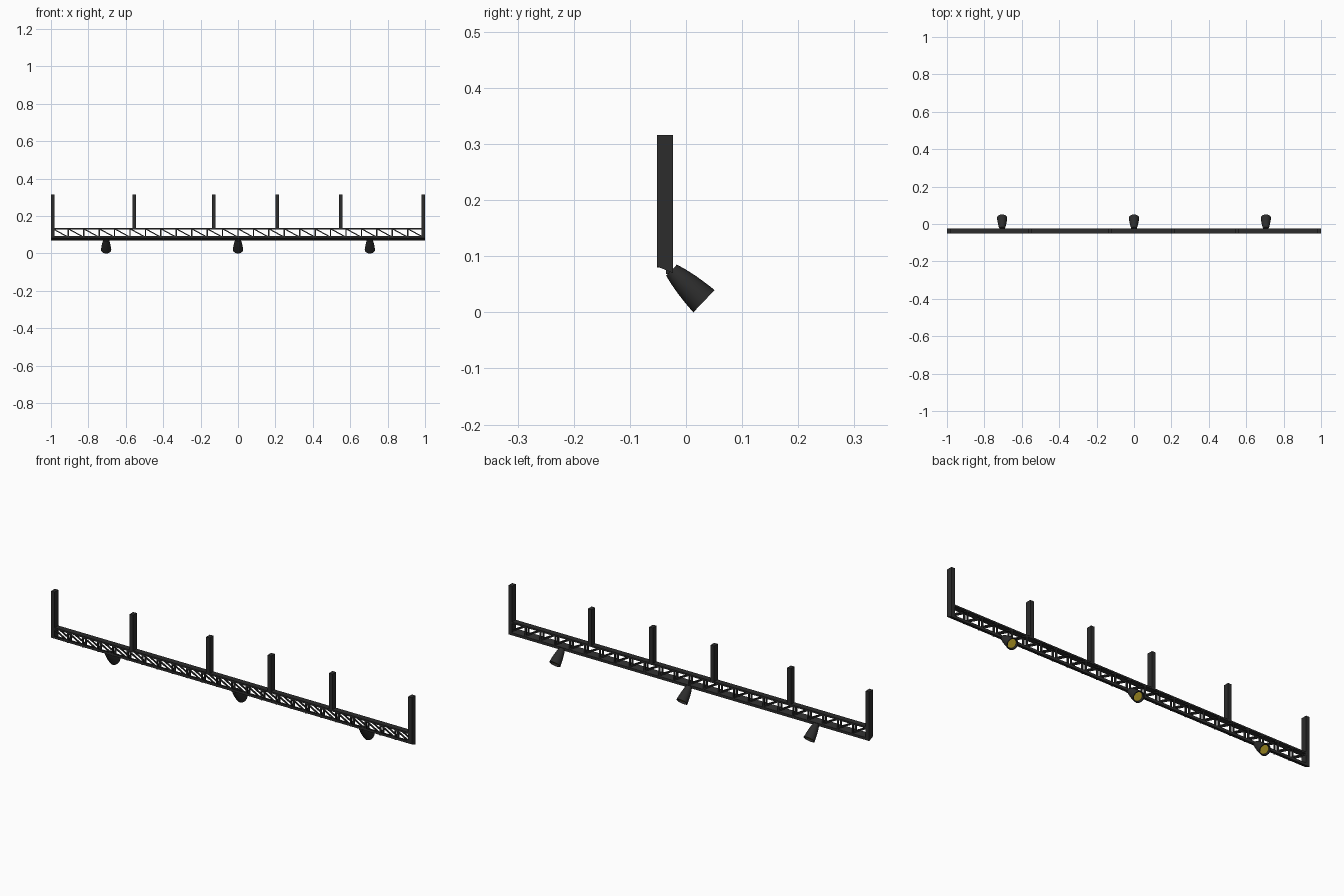
import bpy, bmesh, math
from mathutils import Vector

if "Cube" in bpy.data.objects:
    bpy.data.objects.remove(bpy.data.objects["Cube"])

Y0, Y1 = -0.052, -0.023          # depth of the truss
Z_LOW, Z_TOP = 0.080, 0.137


def material(name, rgb):
    m = bpy.data.materials.new(name)
    m.diffuse_color = (*rgb, 1)
    m.use_nodes = True
    m.node_tree.nodes["Principled BSDF"].inputs["Base Color"].default_value = m.diffuse_color
    return m


BLACK = material("black_metal", (0.025, 0.025, 0.025))
AMBER = material("amber_glass", (0.65, 0.48, 0.03))


def finish(bm, name, mat):
    bmesh.ops.recalc_face_normals(bm, faces=bm.faces)
    me = bpy.data.meshes.new(name)
    bm.to_mesh(me)
    bm.free()
    ob = bpy.data.objects.new(name, me)
    bpy.context.collection.objects.link(ob)
    me.materials.append(mat)
    return ob


def prism(bm, pts, offset):
    """Extrude a closed outline by an offset vector."""
    f = bm.faces.new([bm.verts.new(p) for p in pts])
    new = bmesh.ops.extrude_face_region(bm, geom=[f])["geom"]
    # keep the starting cap so the bar is closed
    moved = [v for v in new if isinstance(v, bmesh.types.BMVert)]
    bmesh.ops.translate(bm, verts=moved, vec=offset)
    if not f.is_valid:
        return


def x_bar(name, section, x0=-1.0, x1=1.0):
    bm = bmesh.new()
    prism(bm, [(x0, y, z) for y, z in section], (x1 - x0, 0, 0))
    return finish(bm, name, BLACK)


# Chords: flat top plate and bottom plate tilted down to the back
x_bar("top_chord", [(Y0, 0.129), (Y1, 0.129), (Y1, Z_TOP), (Y0, Z_TOP)])
x_bar("bottom_chord", [(Y0, 0.082), (Y1, 0.070), (Y1, 0.083), (Y0, 0.094)])


# Lattice: uprights and diagonals on the front and back of the truss
def strut(bm, a, b, y, w=0.007):
    a, b = Vector((a[0], 0, a[1])), Vector((b[0], 0, b[1]))
    d = (b - a).normalized()
    s = Vector((-d.z, 0, d.x)) * w / 2
    base = Vector((0, y, 0))
    prism(bm, [p + base for p in (a + s, b + s, b - s, a - s)], (0, w, 0))


CELLS = 24
step = 1.98 / CELLS
for name, y in (("front_lattice", Y0), ("back_lattice", Y1 - 0.007)):
    bm = bmesh.new()
    for i in range(CELLS):
        x = -0.99 + i * step
        if i:
            strut(bm, (x, Z_LOW), (x, 0.132), y)
        strut(bm, (x, 0.132), (x + step, 0.087), y, 0.006)
    finish(bm, name, BLACK)

# Hanging posts, the end ones reaching the bottom chord
for i, x in enumerate((-0.99, -0.555, -0.13, 0.21, 0.55, 0.99)):
    low = [(Y0, 0.082), (Y1, 0.070)] if abs(x) > 0.9 else [(Y0, 0.13), (Y1, 0.13)]
    x_bar(f"post_{i + 1}", low + [(Y1, 0.316), (Y0, 0.316)], x - 0.01, x + 0.01)

# Spotlights: lathed housings with a recessed amber lens
AXIS = Vector((0, 0.7226, -0.6913))
TAIL = Vector((0, -0.0258, 0.0752))
ROT = AXIS.to_track_quat('Z', 'Y')
SIDES = 20


def lathe(name, profile, mat, x):
    bm = bmesh.new()
    rings = []
    for r, h in profile:
        rings.append([bm.verts.new((r * math.cos(t), r * math.sin(t), h))
                      for t in (2 * math.pi * k / SIDES for k in range(SIDES))])
    for a, b in zip(rings, rings[1:]):
        for k in range(SIDES):
            n = (k + 1) % SIDES
            bm.faces.new((a[k], a[n], b[n], b[k]))
    bm.faces.new(rings[0][::-1])
    bm.faces.new(rings[-1])
    ob = finish(bm, name, mat)
    ob.rotation_mode = 'QUATERNION'
    ob.rotation_quaternion = ROT
    ob.location = TAIL + Vector((x, 0, 0))
    bpy.context.view_layer.objects.active = ob
    bpy.ops.object.select_all(action='DESELECT')
    ob.select_set(True)
    bpy.ops.object.shade_smooth_by_angle(angle=math.radians(35))


for i, x in enumerate((-0.705, 0.0, 0.705)):
    lathe(f"lamp_housing_{i + 1}",
          [(0.0138, 0), (0.0185, 0.018), (0.0225, 0.038), (0.0255, 0.060),
           (0.0275, 0.080), (0.0235, 0.080), (0.0215, 0.070)], BLACK, x)
    lathe(f"lamp_lens_{i + 1}", [(0.0212, 0.0695), (0.0212, 0.0715)], AMBER, x)
    # short neck joining lamp and truss
    x_bar(f"lamp_neck_{i + 1}",
          [(-0.036, 0.068), (-0.018, 0.068), (-0.024, 0.080), (-0.036, 0.082)],
          x - 0.008, x + 0.008)
